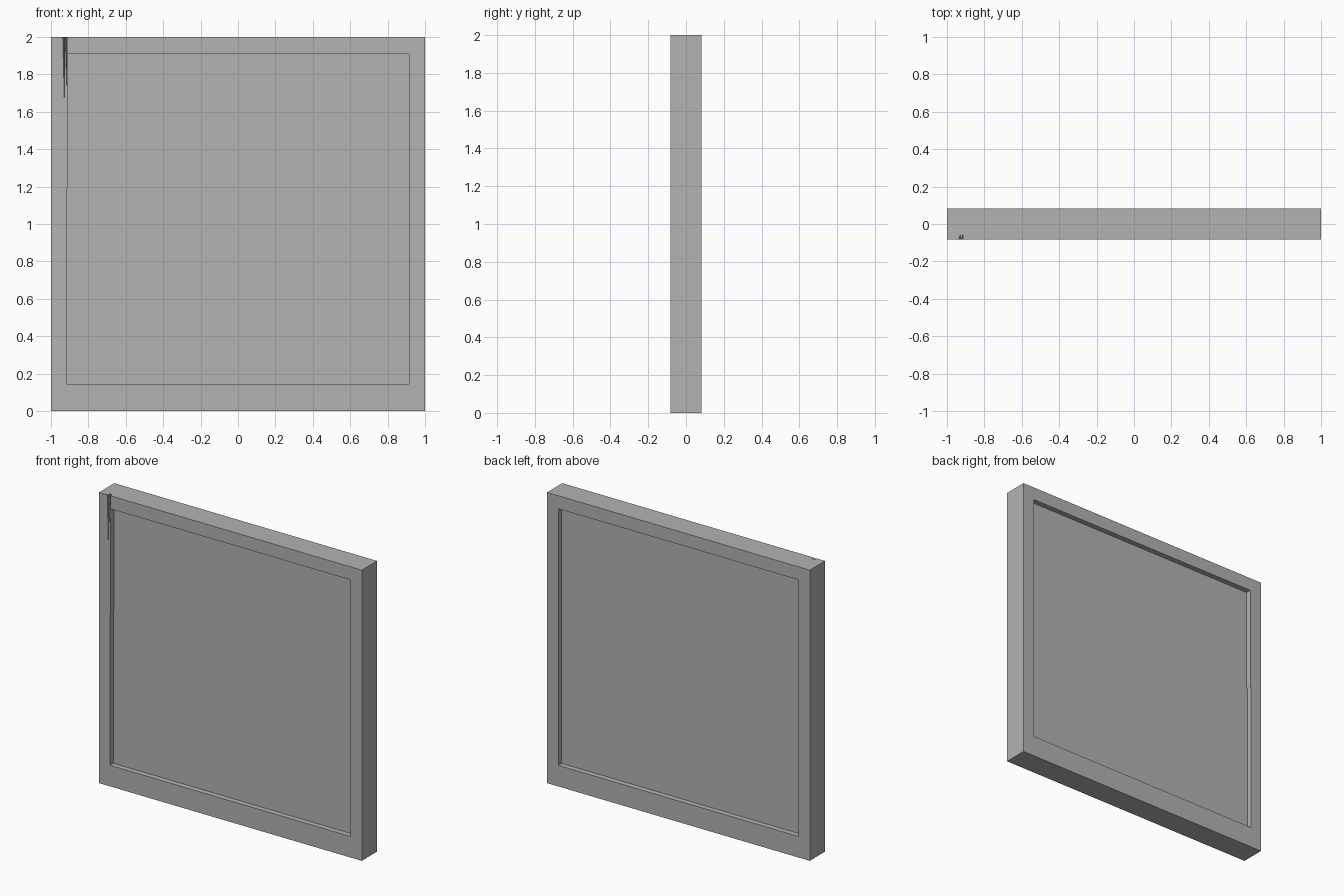
import bpy
import bmesh
from mathutils import Vector

cube = bpy.data.objects.get("Cube")
if cube:
    bpy.data.objects.remove(cube, do_unlink=True)

HALF_DEPTH = 0.083
PANEL_HALF = 0.046
INNER = 0.914
BOTTOM, TOP = 0.145, 1.91

grey = bpy.data.materials.new("plain grey")
grey.use_nodes = True
grey.diffuse_color = (0.45, 0.45, 0.45, 1)
grey.node_tree.nodes["Principled BSDF"].inputs["Base Color"].default_value = grey.diffuse_color


def finish(name, bm):
    bmesh.ops.recalc_face_normals(bm, faces=bm.faces)
    mesh = bpy.data.meshes.new(name)
    bm.to_mesh(mesh)
    bm.free()
    mesh.materials.append(grey)
    obj = bpy.data.objects.new(name, mesh)
    bpy.context.collection.objects.link(obj)
    return obj


def slab(name, outline, half):
    """Extrude a front outline of (x, z) points through the depth."""
    bm = bmesh.new()
    face = bm.faces.new([bm.verts.new((x, -half, z)) for x, z in outline])
    out = bmesh.ops.extrude_face_region(bm, geom=[face])
    moved = [v for v in out["geom"] if isinstance(v, bmesh.types.BMVert)]
    bmesh.ops.translate(bm, verts=moved, vec=(0, 2 * half, 0))
    return finish(name, bm)


def rectangle(x0, x1, z0, z1):
    return [(x0, z0), (x1, z0), (x1, z1), (x0, z1)]


def crack_cutter(name, left, right, tip_x, tip_z):
    """Thin wedge, widest at the top front edge and running down to a tip."""
    front, over = -HALF_DEPTH - 0.002, 2.002
    bm = bmesh.new()
    for point in ((left, front, over), (right, front, over),
                  (right - 0.002, -0.057, over), (tip_x, front, tip_z)):
        bm.verts.new(Vector(point))
    bmesh.ops.convex_hull(bm, input=bm.verts)
    obj = finish(name, bm)
    obj.hide_render = True
    obj.hide_viewport = True
    return obj


# Frame: two full-height stiles, the right one slightly worn along its inner edge
right_stile = slab("right_stile", [(-1, 0), (-0.916, 0), (-0.916, 1.19),
                                   (-0.911, 1.2), (-0.911, 2), (-1, 2)], HALF_DEPTH)
slab("left_stile", rectangle(INNER, 1, 0, 2), HALF_DEPTH)

# Rails between the stiles
slab("bottom_rail", rectangle(-0.916, INNER, 0, BOTTOM), HALF_DEPTH)
slab("top_rail", rectangle(-0.911, INNER, TOP, 2), HALF_DEPTH)

# Recessed panel
slab("panel", rectangle(-0.916, INNER, BOTTOM, TOP), PANEL_HALF)

# Splits in the top of the right stile
cutters = [crack_cutter("long_split_cutter", -0.938, -0.926, -0.927, 1.57),
           crack_cutter("short_split_cutter", -0.924, -0.913, -0.915, 1.7)]
for cutter in cutters:
    mod = right_stile.modifiers.new(cutter.name, "BOOLEAN")
    mod.operation = "DIFFERENCE"
    mod.solver = "EXACT"
    mod.object = cutter
